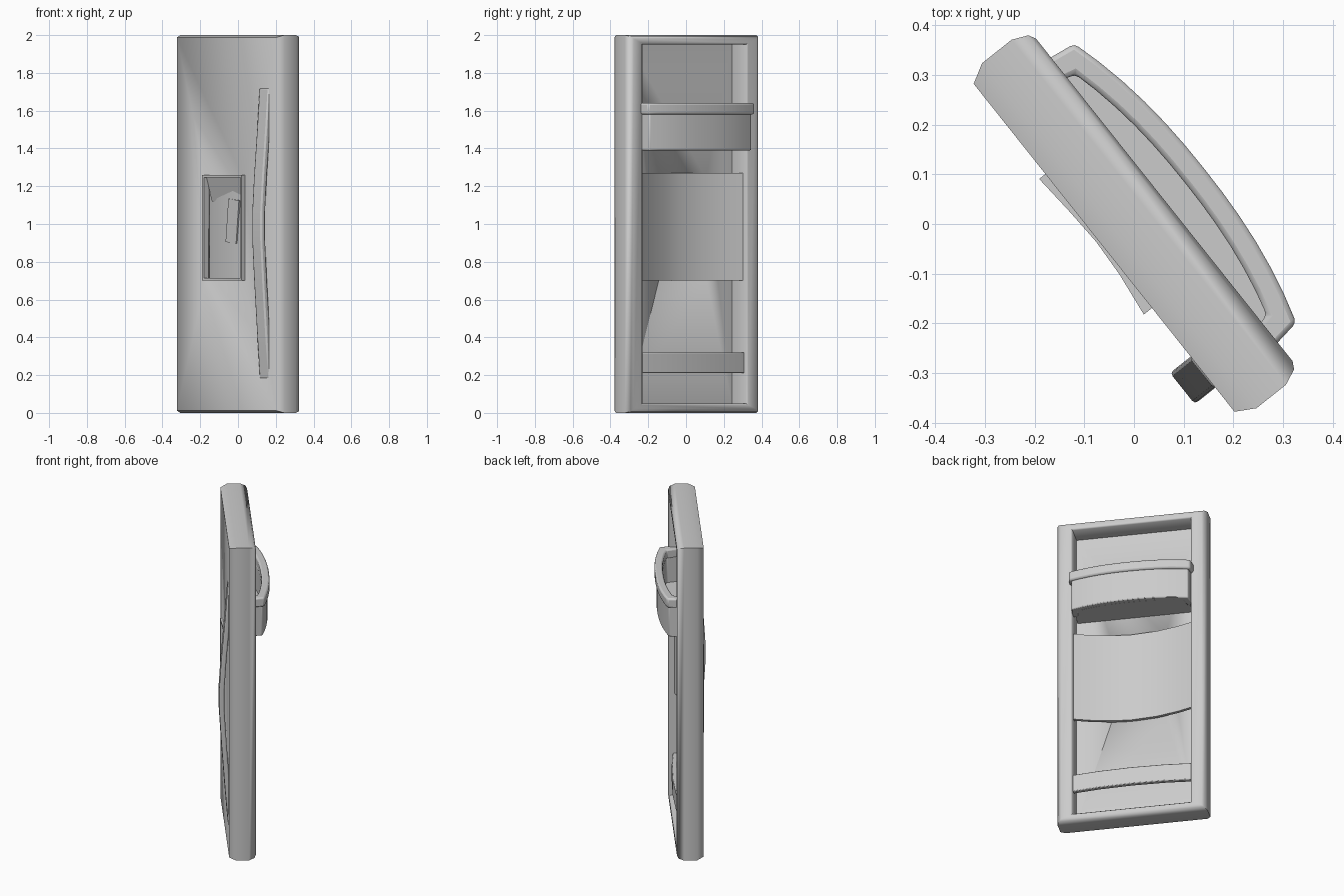
import bpy, bmesh, math
from mathutils import Matrix

if "Cube" in bpy.data.objects:
    bpy.data.objects.remove(bpy.data.objects["Cube"])

# Local frame: x = shield width, y = depth (back is +), z = up; all parts turned by TURN
TURN = math.radians(-51.5)


def finish(name, bm, bevel=0.0, angle=40):
    bmesh.ops.recalc_face_normals(bm, faces=bm.faces)
    mesh = bpy.data.meshes.new(name)
    bm.to_mesh(mesh)
    bm.free()
    ob = bpy.data.objects.new(name, mesh)
    bpy.context.collection.objects.link(ob)
    ob.rotation_euler.z = TURN
    bpy.ops.object.select_all(action='DESELECT')
    ob.select_set(True)
    bpy.context.view_layer.objects.active = ob
    bpy.ops.object.shade_smooth_by_angle(angle=math.radians(angle))
    if bevel:
        mod = ob.modifiers.new("bevel", 'BEVEL')
        mod.width, mod.segments = bevel, 2
        mod.limit_method = 'ANGLE'
    return ob


def prism(name, outline, a, b, axis='z', bevel=0.0):
    """Extrude an outline along z (points x,y) or along x (points y,z)."""
    bm = bmesh.new()
    put = (lambda p, t: (p[0], p[1], t)) if axis == 'z' else (lambda p, t: (t, p[0], p[1]))
    lo = [bm.verts.new(put(p, a)) for p in outline]
    hi = [bm.verts.new(put(p, b)) for p in outline]
    bm.faces.new(lo)
    bm.faces.new(hi)
    n = len(outline)
    for i in range(n):
        j = (i + 1) % n
        bm.faces.new((lo[i], lo[j], hi[j], hi[i]))
    return finish(name, bm, bevel)


def box(name, x0, x1, y0, y1, z0, z1):
    return prism(name, [(x0, y0), (x1, y0), (x1, y1), (x0, y1)], z0, z1)


def cut(ob, cutter):
    mod = ob.modifiers.new("opening", 'BOOLEAN')
    mod.object, mod.operation, mod.solver = cutter, 'DIFFERENCE', 'EXACT'


# Shield body: rectangular rings from front face, round the bulged rim, into the back recess
rings = [(-.077, .422, .988), (-.038, .444, 1), (.038, .444, 1), (.07, .43, .992),
         (.078, .415, .98), (.078, .36, .958), (.068, .35, .95), (-.05, .35, .95)]
bm = bmesh.new()
loops = [[bm.verts.new((sx * w, y, 1 + sz * h))
          for sx, sz in ((-1, -1), (1, -1), (1, 1), (-1, 1))] for y, w, h in rings]
for p, q in zip(loops, loops[1:]):
    for i in range(4):
        j = (i + 1) % 4
        bm.faces.new((p[i], p[j], q[j], q[i]))
bm.faces.new(loops[0])
bm.faces.new(loops[-1])
body = finish("shield_body", bm, angle=62)

# View slot: raised concave surround with an opening through the front plate
surround = prism("slot_surround",
                 [(-.19, -.06), (-.19, -.093), (-.1, -.086), (-.02, -.082), (.06, -.086),
                  (.155, -.098), (.155, -.06)], .70, 1.26)
cutter = box("slot_cutter", -.175, .14, -.2, 0, .715, 1.245)
cutter.hide_render = True
cutter.hide_viewport = True
cut(body, cutter)
cut(surround, cutter)
prism("slot_hood", [(-.075, 1.25), (-.035, 1.25), (-.035, 1.12)], -.178, .143, 'x')
bm = bmesh.new()
bmesh.ops.create_cube(bm, size=1, matrix=Matrix.Translation((.02, -.045, 1.015))
                      @ Matrix.Rotation(math.radians(6), 4, 'Y') @ Matrix.Diagonal((.09, .02, .23, 1)))
finish("slot_sight", bm)

# Concave panel across the recess behind the slot
curve = [(-.352, .045), (-.26, .012), (-.13, -.02), (.02, -.032),
         (.13, -.02), (.26, .012), (.352, .045)]
prism("slot_back_panel", curve + [(x, max(y - .02, -.052)) for x, y in reversed(curve)], .70, 1.27)

# Bowed vertical bar on the front
bow = [(-.078, .18), (-.097, .42), (-.117, .7), (-.13, .92), (-.13, 1.06),
       (-.118, 1.25), (-.097, 1.5), (-.08, 1.72)]
prism("front_bar", bow + [(min(y + .03, -.06), z) for y, z in reversed(bow)],
      .28, .36, 'x', .008)


def arch(half, peak, end, foot, n=12):
    """Bow-shaped outline: straight feet, then a shallow arch."""
    pts = [(-half, foot)]
    for i in range(n + 1):
        t = -1 + 2 * i / n
        pts.append((t * (half - .015), end + (peak - end) * (1 - abs(t) ** 2.3)))
    return pts + [(half, foot)]


# Arm cuff on the back: wall, thicker lip and closed bottom
inner = arch(.325, .132, .095, .03)[::-1]
prism("cuff_wall", arch(.36, .168, .122, .03) + inner, 1.39, 1.59, bevel=.006)
prism("cuff_lip", arch(.374, .18, .132, .03) + inner, 1.58, 1.64, bevel=.01)
prism("cuff_bottom", arch(.345, .15, .105, -.05), 1.392, 1.43)

# Lower strap across the recess
strap = [(-.352, .055), (-.2, .071), (0, .078), (.2, .071), (.352, .055)]
prism("lower_strap", strap + [(x, y - .03) for x, y in reversed(strap)], .21, .32, bevel=.005)
